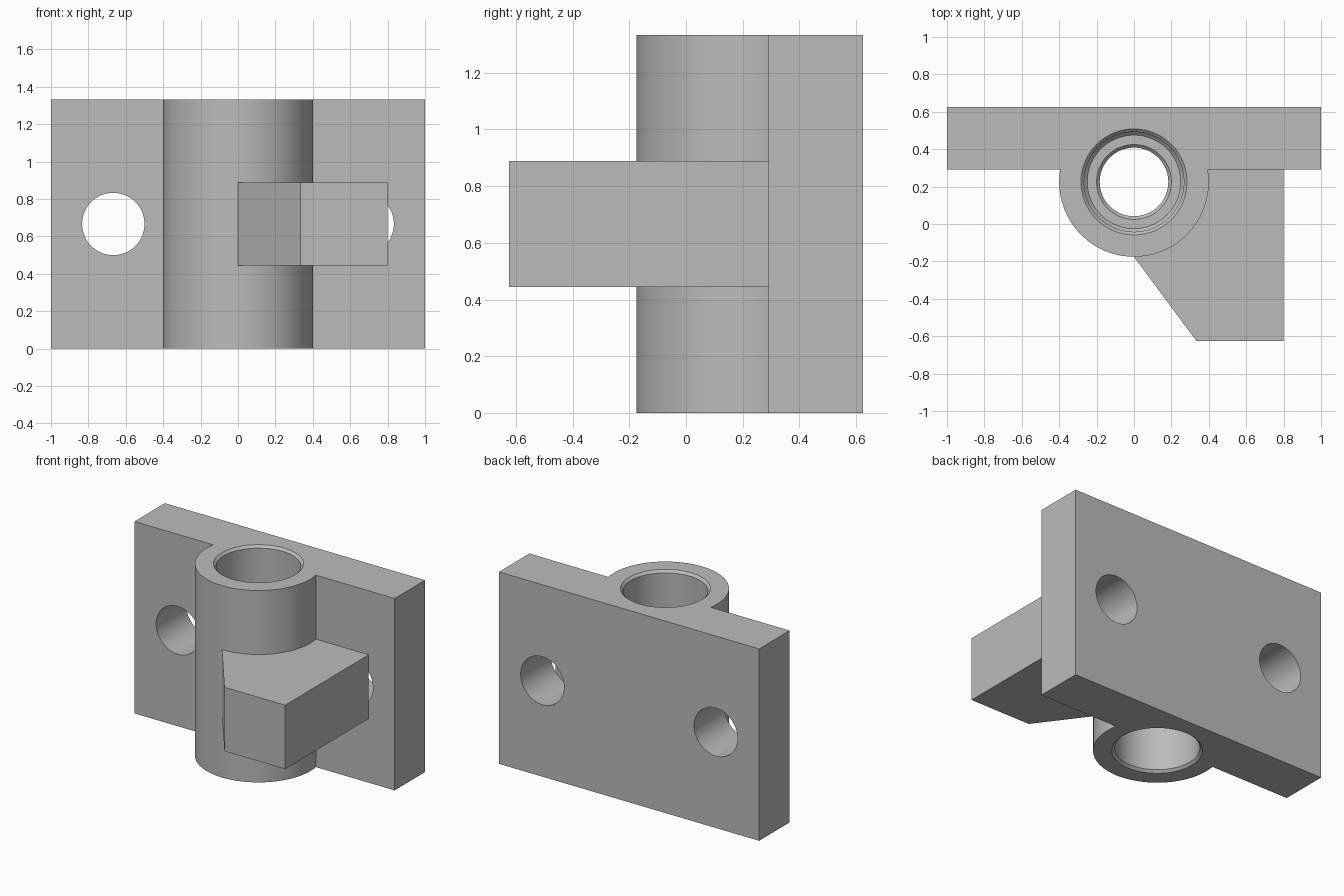
import bpy
import bmesh
import math
from mathutils import Matrix, Vector

old = bpy.data.objects.get("Cube")
if old:
    bpy.data.objects.remove(old, do_unlink=True)

MM = 1 / 60                      # drawing unit
HEIGHT = 80 * MM
MID = HEIGHT / 2
BACK, FACE = 37.5 * MM, 17.5 * MM    # back and front faces of the plate
AXIS_Y = 13.5 * MM                   # bore axis

grey = bpy.data.materials.new("light grey")
grey.use_nodes = True
grey.diffuse_color = (0.5, 0.5, 0.5, 1)
grey.node_tree.nodes["Principled BSDF"].inputs["Base Color"].default_value = (0.5, 0.5, 0.5, 1)


def finish(name, bm):
    bmesh.ops.recalc_face_normals(bm, faces=bm.faces)
    mesh = bpy.data.meshes.new(name)
    bm.to_mesh(mesh)
    bm.free()
    mesh.materials.append(grey)
    obj = bpy.data.objects.new(name, mesh)
    bpy.context.collection.objects.link(obj)
    return obj


def prism(name, outline, z0, z1):
    bm = bmesh.new()
    base = bm.faces.new([bm.verts.new((x, y, z0)) for x, y in outline])
    up = bmesh.ops.extrude_face_region(bm, geom=[base])["geom"]
    bmesh.ops.translate(bm, vec=(0, 0, z1 - z0),
                        verts=[v for v in up if isinstance(v, bmesh.types.BMVert)])
    return finish(name, bm)


def turned(name, profile, place, segments=96):
    """Solid of revolution from (radius, height) points."""
    bm = bmesh.new()
    rings = []
    for r, h in profile:
        angles = [2 * math.pi * i / segments for i in range(segments)]
        rings.append([bm.verts.new(place @ Vector((r * math.cos(a), r * math.sin(a), h)))
                      for a in angles])
    for low, high in zip(rings, rings[1:]):
        for i in range(segments):
            j = (i + 1) % segments
            bm.faces.new((low[i], low[j], high[j], high[i]))
    bm.faces.new(rings[0])
    bm.faces.new(rings[-1])
    return finish(name, bm)


def combine(target, other, operation):
    mod = target.modifiers.new(operation.title(), "BOOLEAN")
    mod.operation, mod.solver, mod.object = operation, "EXACT", other
    bpy.context.view_layer.objects.active = target
    bpy.ops.object.modifier_apply(modifier=mod.name)
    bpy.data.objects.remove(other, do_unlink=True)


# Mounting plate with two bolt holes
body = prism("bracket_body", [(-1, FACE), (1, FACE), (1, BACK), (-1, BACK)], 0, HEIGHT)
for side in (-1, 1):
    place = Matrix.Translation((side * 40 * MM, 0, MID)) @ Matrix.Rotation(-math.pi / 2, 4, "X")
    hole = turned("bolt_hole", [(10 * MM, FACE - 0.1), (10 * MM, BACK + 0.1)], place)
    combine(body, hole, "DIFFERENCE")

# Round bearing boss
axis = Matrix.Translation((0, AXIS_Y, 0))
combine(body, turned("boss", [(24 * MM, 0), (24 * MM, HEIGHT)], axis), "UNION")

# Side arm with a slanted cheek
arm = prism("side_arm", [(0, AXIS_Y), (0, -0.176), (20 * MM, -BACK), (48 * MM, -BACK),
                         (48 * MM, FACE), (0.2, FACE)], MID - 0.222, MID + 0.222)
combine(body, arm, "UNION")

# Stepped bore: wide seats at both ends, narrow chamfered collar between
half = [(17, 41), (17, 40), (16, 39), (16, 11), (15, 10), (12, 10), (11, 9)]
upper = [(r * MM, MID + h * MM) for r, h in half]
lower = [(r * MM, MID - h * MM) for r, h in reversed(half)]
combine(body, turned("bore", upper + lower, axis), "DIFFERENCE")

# Smooth the round walls, keep the edges crisp
bpy.ops.object.select_all(action="DESELECT")
body.select_set(True)
bpy.context.view_layer.objects.active = body
bpy.ops.object.shade_smooth_by_angle(angle=math.radians(25))
